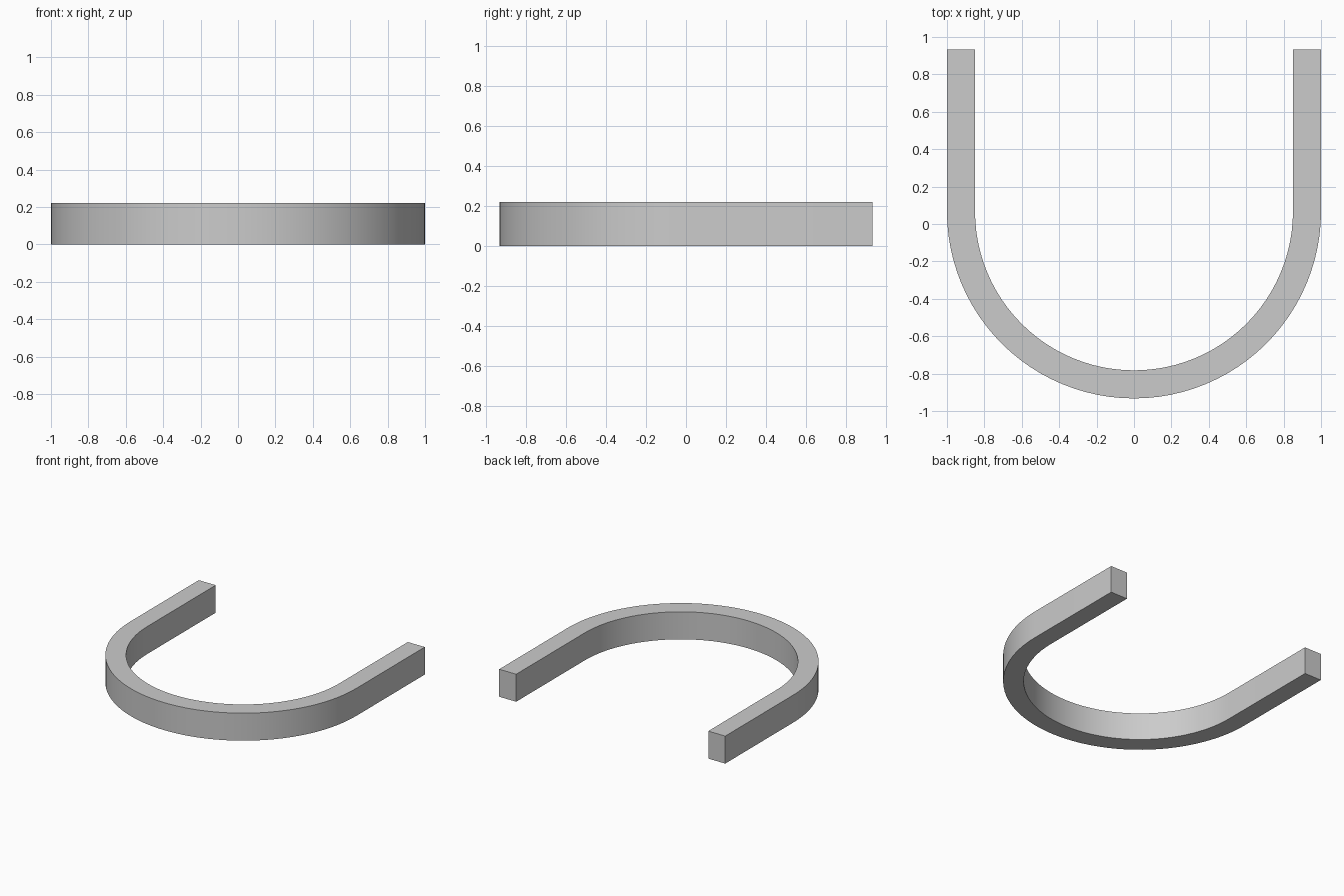
import bpy, bmesh, math

if "Cube" in bpy.data.objects:
    bpy.data.objects.remove(bpy.data.objects["Cube"])

OUTER, INNER = 1.0, 0.85      # bend radii
CENTRE_Y, END_Y = 0.0675, 0.9325
HEIGHT, STEPS = 0.22, 48


def u_path(radius):
    """Left tip, round the front bend, to the right tip."""
    bend = [(radius * math.cos(a), CENTRE_Y + radius * math.sin(a))
            for a in (math.pi + math.pi * i / STEPS for i in range(STEPS + 1))]
    return [(-radius, END_Y)] + bend + [(radius, END_Y)]


# Rectangular section swept along the U
bm = bmesh.new()
rings = []
for (ox, oy), (ix, iy) in zip(u_path(OUTER), u_path(INNER)):
    rings.append([bm.verts.new(p) for p in (
        (ox, oy, 0), (ox, oy, HEIGHT), (ix, iy, HEIGHT), (ix, iy, 0))])
for a, b in zip(rings, rings[1:]):
    for k in range(4):
        n = (k + 1) % 4
        bm.faces.new((a[k], a[n], b[n], b[k]))

# Flat end caps
bm.faces.new(rings[0])
bm.faces.new(rings[-1])
bmesh.ops.recalc_face_normals(bm, faces=bm.faces)

mesh = bpy.data.meshes.new("u_shaped_bar")
bm.to_mesh(mesh)
bm.free()
bar = bpy.data.objects.new("u_shaped_bar", mesh)
bpy.context.collection.objects.link(bar)

# Smooth bend, crisp edges
bpy.context.view_layer.objects.active = bar
bar.select_set(True)
bpy.ops.object.shade_smooth_by_angle(angle=math.radians(30))
